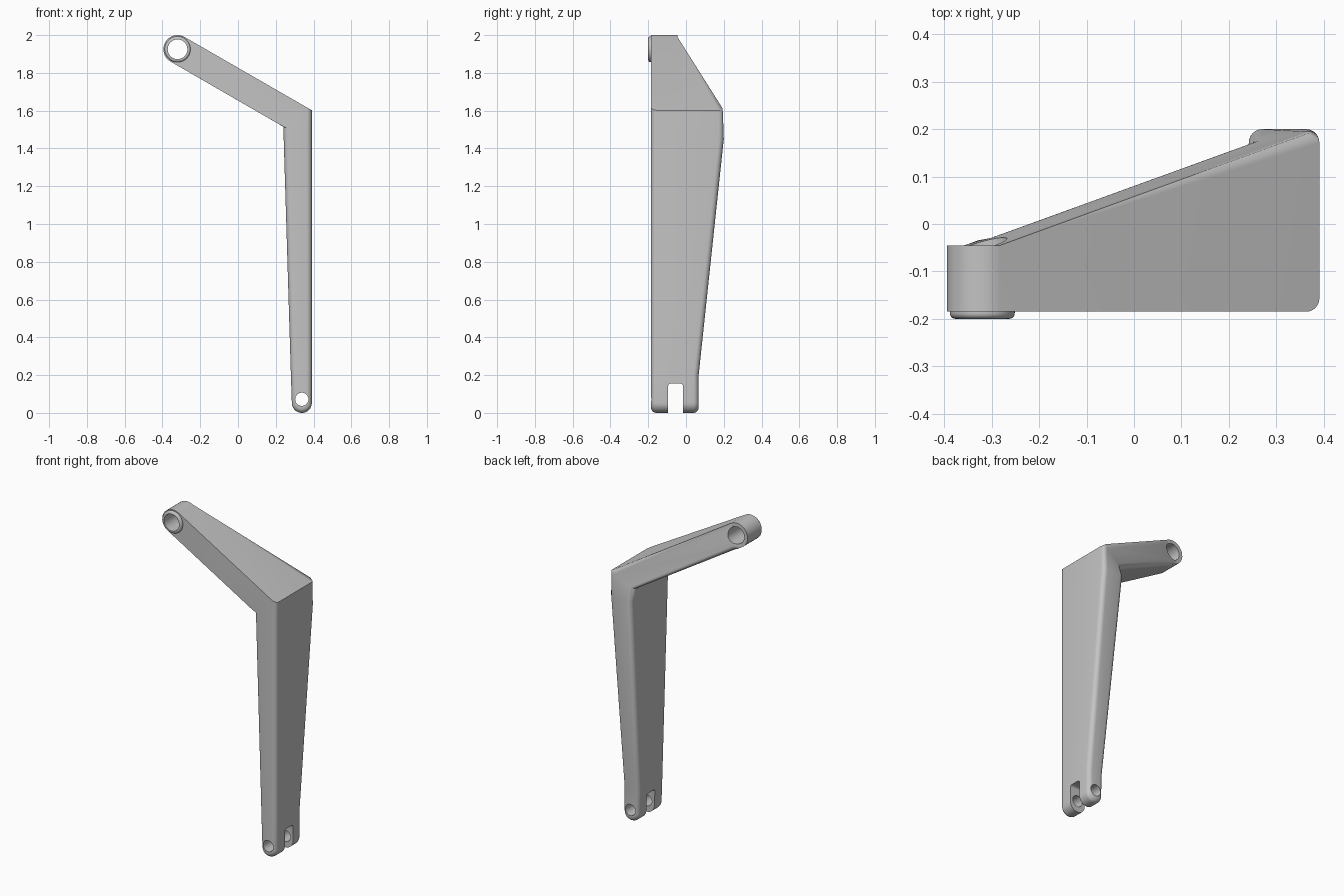
import bpy, bmesh, math
from mathutils import Matrix, Vector

if "Cube" in bpy.data.objects:
    bpy.data.objects.remove(bpy.data.objects["Cube"], do_unlink=True)

GREY = (0.55, 0.55, 0.55, 1)
grey = bpy.data.materials.new("plain grey")
grey.use_nodes = True
grey.diffuse_color = GREY
grey.node_tree.nodes["Principled BSDF"].inputs["Base Color"].default_value = GREY

FRONT = -0.185
RING, RING_R, BORE_R = (-0.32, 1.925), 0.075, 0.052
FOOT, FOOT_R = (0.338, 0.053), 0.053
STEPS = 16


def finish(bm, name):
    bmesh.ops.recalc_face_normals(bm, faces=bm.faces)
    mesh = bpy.data.meshes.new(name)
    bm.to_mesh(mesh)
    bm.free()
    obj = bpy.data.objects.new(name, mesh)
    bpy.context.collection.objects.link(obj)
    mesh.materials.append(grey)
    return obj


def arc(centre, radius, start):
    """Half circle in the x-z plane, counter-clockwise from start."""
    angles = [math.radians(start) + math.pi * i / STEPS for i in range(STEPS + 1)]
    return [(centre[0] + radius * math.cos(a), centre[1] + radius * math.sin(a)) for a in angles]


def smooth(obj):
    bpy.ops.object.select_all(action='DESELECT')
    obj.select_set(True)
    bpy.context.view_layer.objects.active = obj
    bpy.ops.object.shade_smooth_by_angle(angle=math.radians(30))


def bore(name, centre, radius):
    """Cylinder cutter along y."""
    bm = bmesh.new()
    bmesh.ops.create_cone(bm, cap_ends=True, segments=48, radius1=radius, radius2=radius, depth=1,
                          matrix=Matrix.Translation((centre[0], 0, centre[1])) @ Matrix.Rotation(math.pi / 2, 4, 'X'))
    return finish(bm, name)


# Bent bracket: outline points as (x, z) with the depth of the back at each
outline = [(p, -0.045) for p in arc(RING, RING_R, 60)]
outline += [((-0.3055, 1.83), -0.026), ((0.24, 1.515), 0.172),
            ((0.242, 1.45), 0.2), ((0.28, 0.2), 0.067)]
outline += [(p, 0.067) for p in arc(FOOT, FOOT_R, 180)]
outline += [((0.391, 0.2), 0.067), ((0.391, 1.45), 0.2), ((0.391, 1.602), 0.2)]

bm = bmesh.new()
front = [bm.verts.new((p[0], FRONT, p[1])) for p, y in outline]
back = [bm.verts.new((p[0], y, p[1])) for p, y in outline]
count = len(outline)
runout = STEPS + 1
inner, inner_top, inner_low = runout + 1, runout + 2, runout + 3
apex, outer_top, outer_low = count - 1, count - 2, count - 3
ring_ids = list(range(STEPS + 1))
foot_ids = list(range(inner_low, outer_low + 1))

for ids in ([*ring_ids, runout, inner, outer_top, apex],
            [inner, inner_top, inner_low, outer_low, outer_top], foot_ids):
    bm.faces.new([front[i] for i in ids])
for ids in (ring_ids, [0, STEPS, runout], [0, runout, inner, apex],
            [apex, inner, inner_top, outer_top],
            [outer_top, inner_top, inner_low, outer_low], foot_ids):
    bm.faces.new([back[i] for i in ids])
for i in range(count):
    j = (i + 1) % count
    bm.faces.new([front[i], back[i], back[j], front[j]])
bmesh.ops.recalc_face_normals(bm, faces=bm.faces)

# Rounded edges along the leg, the foot and the underside of the arm
rounded = [bm.edges.get((front[i], front[i + 1])) for i in range(inner, apex)]
rounded += [bm.edges.get((back[i], back[i + 1])) for i in range(runout, apex)]
bmesh.ops.bevel(bm, geom=rounded, offset=0.028, offset_type='OFFSET', segments=6,
                profile=0.5, affect='EDGES', clamp_overlap=False)
bracket = finish(bm, "bent_bracket")

# Slot cutter with softened top corners
bm = bmesh.new()
bmesh.ops.create_cube(bm, size=1, matrix=Matrix.Translation((0.338, -0.055, 0.0275))
                      @ Matrix.Diagonal((0.4, 0.08, 0.255, 1)))
top = [e for e in bm.edges if all(v.co.z > 0.1 for v in e.verts)
       and abs(e.verts[0].co.x - e.verts[1].co.x) > 0.1]
bmesh.ops.bevel(bm, geom=top, offset=0.015, segments=4, profile=0.5, affect='EDGES')
slot = finish(bm, "slot_cutter")

# Cut the fork slot, the pin hole and the ring bore
for cutter in (slot, bore("pin_cutter", (0.338, 0.072), 0.035),
               bore("ring_cutter", RING, BORE_R)):
    cutter.hide_render = True
    mod = bracket.modifiers.new("cut", 'BOOLEAN')
    mod.operation, mod.solver, mod.object = 'DIFFERENCE', 'EXACT', cutter
    bpy.context.view_layer.objects.active = bracket
    bpy.ops.object.modifier_apply(modifier=mod.name)
    bpy.data.objects.remove(cutter, do_unlink=True)
smooth(bracket)

# Raised collar around the bore, with a rounded outer rim
RIM, R = 0.0685, 0.012
profile = [(BORE_R, FRONT), (BORE_R, -0.2)]
for i in range(7):
    a = math.pi / 2 * i / 6
    profile.append((RIM - R + R * math.sin(a), -0.2 + R - R * math.cos(a)))
profile.append((RIM, FRONT))
bm = bmesh.new()
axis = Vector((RING[0], 0, RING[1]))
points = [bm.verts.new(axis + Vector((r, y, 0))) for r, y in profile]
edges = [bm.edges.new(pair) for pair in zip(points, points[1:])]
bmesh.ops.spin(bm, geom=points + edges, cent=axis, axis=(0, 1, 0), angle=2 * math.pi,
               steps=48, use_merge=True)
smooth(finish(bm, "ring_collar"))
